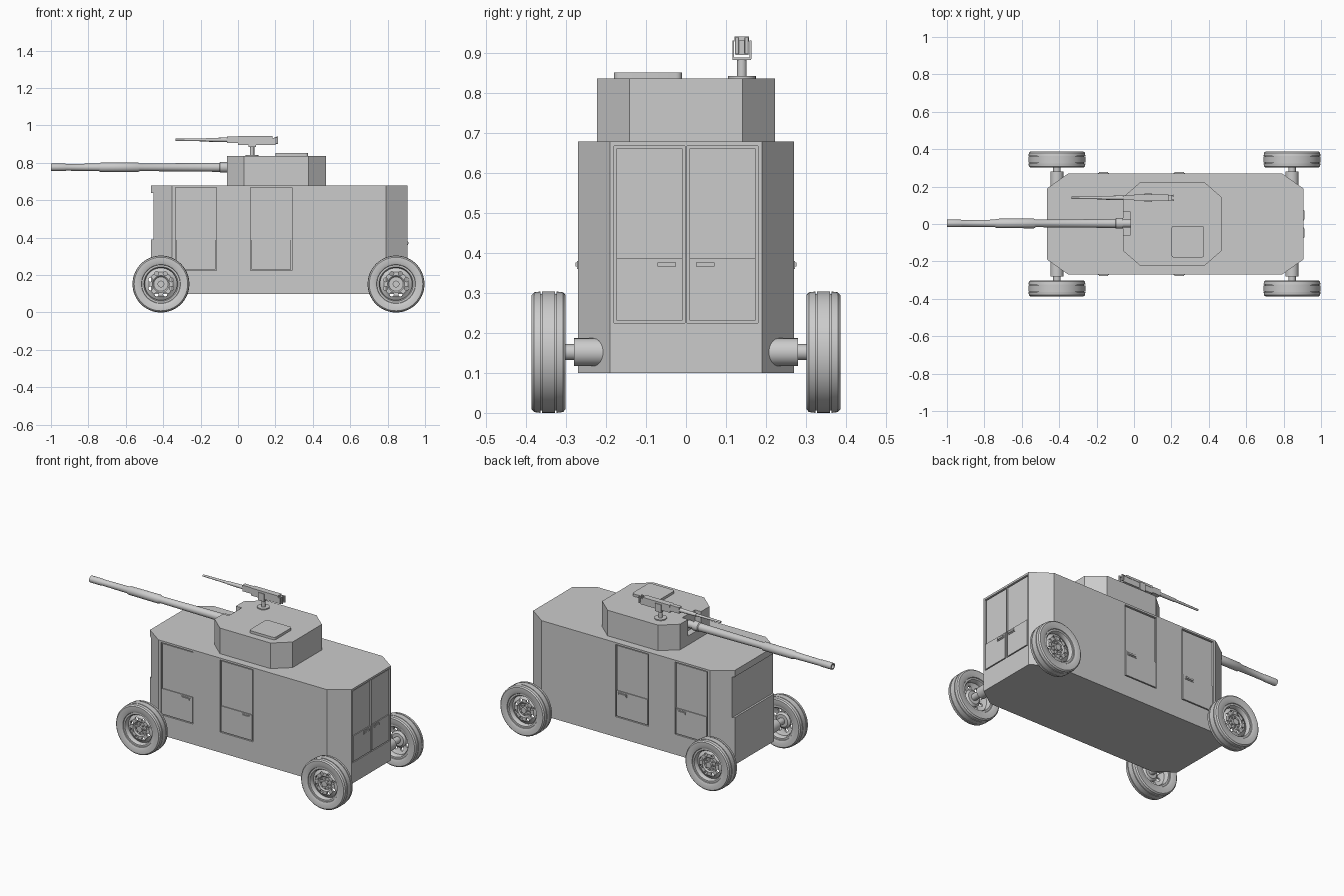
import bpy, bmesh, math
from mathutils import Vector, Matrix

if "Cube" in bpy.data.objects:
    bpy.data.objects.remove(bpy.data.objects["Cube"])


def finish(name, bm, smooth=False):
    bmesh.ops.recalc_face_normals(bm, faces=bm.faces)
    me = bpy.data.meshes.new(name)
    bm.to_mesh(me)
    bm.free()
    ob = bpy.data.objects.new(name, me)
    bpy.context.collection.objects.link(ob)
    if smooth:
        bpy.ops.object.select_all(action='DESELECT')
        ob.select_set(True)
        bpy.context.view_layer.objects.active = ob
        bpy.ops.object.shade_smooth_by_angle(angle=math.radians(35))
    return ob


def add_box(bm, lo, hi):
    lo, hi = Vector(lo), Vector(hi)
    m = Matrix.Translation((lo + hi) / 2) @ Matrix.Diagonal((*(hi - lo), 1))
    return bmesh.ops.create_cube(bm, size=1, matrix=m)


def add_cyl(bm, p0, p1, r0, r1=None, seg=24):
    p0, p1 = Vector(p0), Vector(p1)
    d = p1 - p0
    m = Matrix.Translation((p0 + p1) / 2) @ d.to_track_quat('Z', 'Y').to_matrix().to_4x4()
    bmesh.ops.create_cone(bm, cap_ends=True, segments=seg, radius1=r0,
                          radius2=r0 if r1 is None else r1, depth=d.length, matrix=m)


def prism(name, x0, x1, hy, cx, cy, z0, z1):
    """Chamfered rectangular block."""
    bm = bmesh.new()
    pts = [(x0 + cx, -hy), (x1 - cx, -hy), (x1, -hy + cy), (x1, hy - cy),
           (x1 - cx, hy), (x0 + cx, hy), (x0, hy - cy), (x0, -hy + cy)]
    f = bm.faces.new([bm.verts.new((x, y, z0)) for x, y in pts])
    top = bmesh.ops.extrude_face_region(bm, geom=[f])['geom']
    bmesh.ops.translate(bm, verts=[v for v in top if isinstance(v, bmesh.types.BMVert)],
                        vec=(0, 0, z1 - z0))
    return finish(name, bm)


def add_lathe(bm, profile, seg=48):
    """Revolve a closed (y, r) profile around the y axis."""
    rings = []
    for i in range(seg):
        a = 2 * math.pi * i / seg
        rings.append([bm.verts.new((r * math.cos(a), y, r * math.sin(a))) for y, r in profile])
    n = len(profile)
    for i in range(seg):
        a, b = rings[i], rings[(i + 1) % seg]
        for j in range(n):
            k = (j + 1) % n
            bm.faces.new((a[j], a[k], b[k], b[j]))


def cut(ob, cutter):
    mod = ob.modifiers.new("cut", 'BOOLEAN')
    mod.operation, mod.solver, mod.object = 'DIFFERENCE', 'EXACT', cutter
    bpy.context.view_layer.objects.active = ob
    bpy.ops.object.modifier_apply(modifier=mod.name)
    bpy.data.objects.remove(cutter, do_unlink=True)


# Hull with door and windshield recesses
HY, BACK, D = 0.27, 0.905, 0.012
hull = prism("hull", -0.465, BACK, HY, 0.113, 0.08, 0.10, 0.68)
side_doors = [(-0.335, -0.115), (0.066, 0.29)]
Z0, ZW, Z1 = 0.225, 0.388, 0.668
bm = bmesh.new()
for x0, x1 in side_doors:
    for s in (-1, 1):
        ys = sorted((s * (HY - D), s * (HY + 0.05)))
        add_box(bm, (x0, ys[0], Z0), (x1, ys[1], Z1))
for s in (-1, 1):
    ys = sorted((s * 0.003, s * 0.18))
    add_box(bm, (BACK - D, ys[0], Z0), (BACK + 0.05, ys[1], Z1))
add_box(bm, (-0.6, -0.4, 0.39), (-0.453, 0.4, 0.64))
cut(hull, finish("recess_cutter", bm))


# Doors: lower panel, set-back window and handle, drawn in (u, depth, z)
def door(name, u0, u1, h0, h1, place):
    bm = bmesh.new()
    g = 0.006
    add_box(bm, (u0 + g, -D - 0.002, Z0 + g), (u1 - g, 0, ZW))
    add_box(bm, (u0 + g, -D - 0.002, ZW), (u1 - g, -0.005, Z1 - g))
    # handle: back plate and raised grip
    add_box(bm, (h0, -0.002, 0.36), (h1, 0.003, 0.38))
    add_box(bm, (h0 + 0.005, 0.002, 0.366), (h1 - 0.005, 0.007, 0.376))
    for v in bm.verts:
        v.co = place(v.co)
    finish(name, bm)


for s, label in ((-1, "right"), (1, "left")):
    for (x0, x1), pos in zip(side_doors, ("front", "rear")):
        door(f"{pos}_{label}_side_door", x0, x1, x1 - 0.078, x1 - 0.018,
             lambda c, s=s: Vector((c.x, s * (HY + c.y), c.z)))
    door(f"{label}_back_door", 0.003, 0.18, 0.02, 0.076,
         lambda c, s=s: Vector((BACK + c.y, s * c.x, c.z)))

# Turret with gun slot
turret = prism("turret", -0.06, 0.47, 0.223, 0.093, 0.081, 0.68, 0.837)
bm = bmesh.new()
add_box(bm, (-0.2, -0.06, 0.735), (-0.02, 0.065, 0.9))
cut(turret, finish("slot_cutter", bm))

# Turret hatch with rounded corners
bm = bmesh.new()
add_box(bm, (0.2, -0.18, 0.835), (0.375, -0.01, 0.852))
edges = [e for e in bm.edges if abs(e.verts[0].co.z - e.verts[1].co.z) > 0.01]
bmesh.ops.bevel(bm, geom=edges, offset=0.015, segments=4, affect='EDGES', profile=0.5)
finish("turret_hatch", bm, True)

# Main gun, stepped barrel with bored muzzle
profile = [(-0.96, 0.012), (-1.0, 0.012), (-1.0, 0.02), (-0.925, 0.02), (-0.92, 0.018),
           (-0.745, 0.02), (-0.735, 0.025), (-0.535, 0.026), (-0.525, 0.02),
           (-0.1, 0.024), (-0.095, 0.028), (-0.06, 0.028), (-0.06, 0.022),
           (-0.01, 0.022), (-0.01, 0.0005), (-0.96, 0.0005)]
bm = bmesh.new()
add_lathe(bm, profile, 32)
bmesh.ops.transform(bm, verts=bm.verts,
                    matrix=Matrix.Translation((0, 0.003, 0.776)) @ Matrix.Rotation(-math.pi / 2, 4, 'Z'))
finish("main_gun", bm, True)

# Machine gun mount: base, post, cradle
GY = 0.14
bm = bmesh.new()
add_cyl(bm, (0.075, GY, 0.834), (0.075, GY, 0.843), 0.035)
add_cyl(bm, (0.075, GY, 0.843), (0.075, GY, 0.888), 0.012)
add_box(bm, (0.055, GY - 0.023, 0.884), (0.095, GY + 0.023, 0.89))
for s in (-1, 1):
    y = GY + s * 0.0215
    add_box(bm, (0.055, y - 0.002, 0.886), (0.095, y + 0.002, 0.932))
finish("machine_gun_mount", bm, True)

# Machine gun: receiver, cover, jacket, barrel, grips
bm = bmesh.new()
add_box(bm, (0.0, GY - 0.016, 0.896), (0.2, GY + 0.016, 0.932))
add_box(bm, (-0.06, GY - 0.013, 0.905), (0.0, GY + 0.013, 0.942))
add_box(bm, (0.0, GY - 0.018, 0.93), (0.185, GY + 0.018, 0.943))
add_cyl(bm, (-0.17, GY, 0.923), (-0.055, GY, 0.923), 0.010, 0.012, 16)
add_cyl(bm, (-0.335, GY, 0.923), (-0.17, GY, 0.923), 0.006, 0.008, 16)
for s in (-1, 1):
    y = GY + s * 0.012
    add_cyl(bm, (0.21, y, 0.9), (0.21, y, 0.94), 0.005, seg=12)
    add_box(bm, (0.195, y - 0.003, 0.9), (0.212, y + 0.003, 0.905))
    add_box(bm, (0.195, y - 0.003, 0.934), (0.212, y + 0.003, 0.939))
finish("machine_gun", bm, True)

# Wheel: tyre with two tread grooves, rim, holed disc, hub and bolts
half = [(0.016, 0.152), (0.016, 0.146), (0.02, 0.146), (0.02, 0.152), (0.036, 0.150),
        (0.0425, 0.143), (0.0425, 0.118), (0.037, 0.104), (0.033, 0.102), (0.033, 0.092),
        (0.024, 0.086)]
bm = bmesh.new()
add_lathe(bm, half + [(-y, r) for y, r in reversed(half)], 64)
tyre = finish("front_right_wheel", bm)

bm = bmesh.new()
add_lathe(bm, [(0.005, 0.09), (0.013, 0.075), (0.021, 0.065), (0.021, 0.045), (0.013, 0.038),
               (0.013, 0.001), (0.0, 0.001), (0.0, 0.038), (0.01, 0.05), (0.008, 0.065),
               (-0.006, 0.09)], 48)
disc = finish("wheel_disc", bm)
bm = bmesh.new()
for i in range(8):
    a = math.pi / 4 * (i + 0.5)
    x, z = 0.06 * math.cos(a), 0.06 * math.sin(a)
    add_cyl(bm, (x, -0.05, z), (x, 0.05, z), 0.011, seg=16)
cut(disc, finish("hole_cutter", bm))

bm = bmesh.new()
bm.from_mesh(tyre.data)
bm.from_mesh(disc.data)
bpy.data.objects.remove(disc, do_unlink=True)
add_cyl(bm, (0, -0.04, 0), (0, 0.026, 0), 0.018)
for i in range(8):
    a = math.pi / 4 * i
    x, z = 0.029 * math.cos(a), 0.029 * math.sin(a)
    add_cyl(bm, (x, 0.011, z), (x, 0.02, z), 0.005, seg=6)
bpy.data.objects.remove(tyre, do_unlink=True)
wheel = finish("wheel", bm, True)
mesh = wheel.data
bpy.data.objects.remove(wheel, do_unlink=True)

# Place wheels and axle stubs
for x, pos in ((-0.412, "front"), (0.845, "rear")):
    for s, label in ((-1, "right"), (1, "left")):
        ob = bpy.data.objects.new(f"{pos}_{label}_wheel", mesh)
        ob.location = (x, s * 0.344, 0.152)
        ob.rotation_euler.z = 0 if s > 0 else math.pi
        bpy.context.collection.objects.link(ob)
        bm = bmesh.new()
        add_cyl(bm, (x, s * 0.17, 0.152), (x, s * 0.281, 0.152), 0.035, seg=32)
        add_cyl(bm, (x, s * 0.27, 0.152), (x, s * 0.34, 0.152), 0.02)
        finish(f"{pos}_{label}_axle", bm, True)
